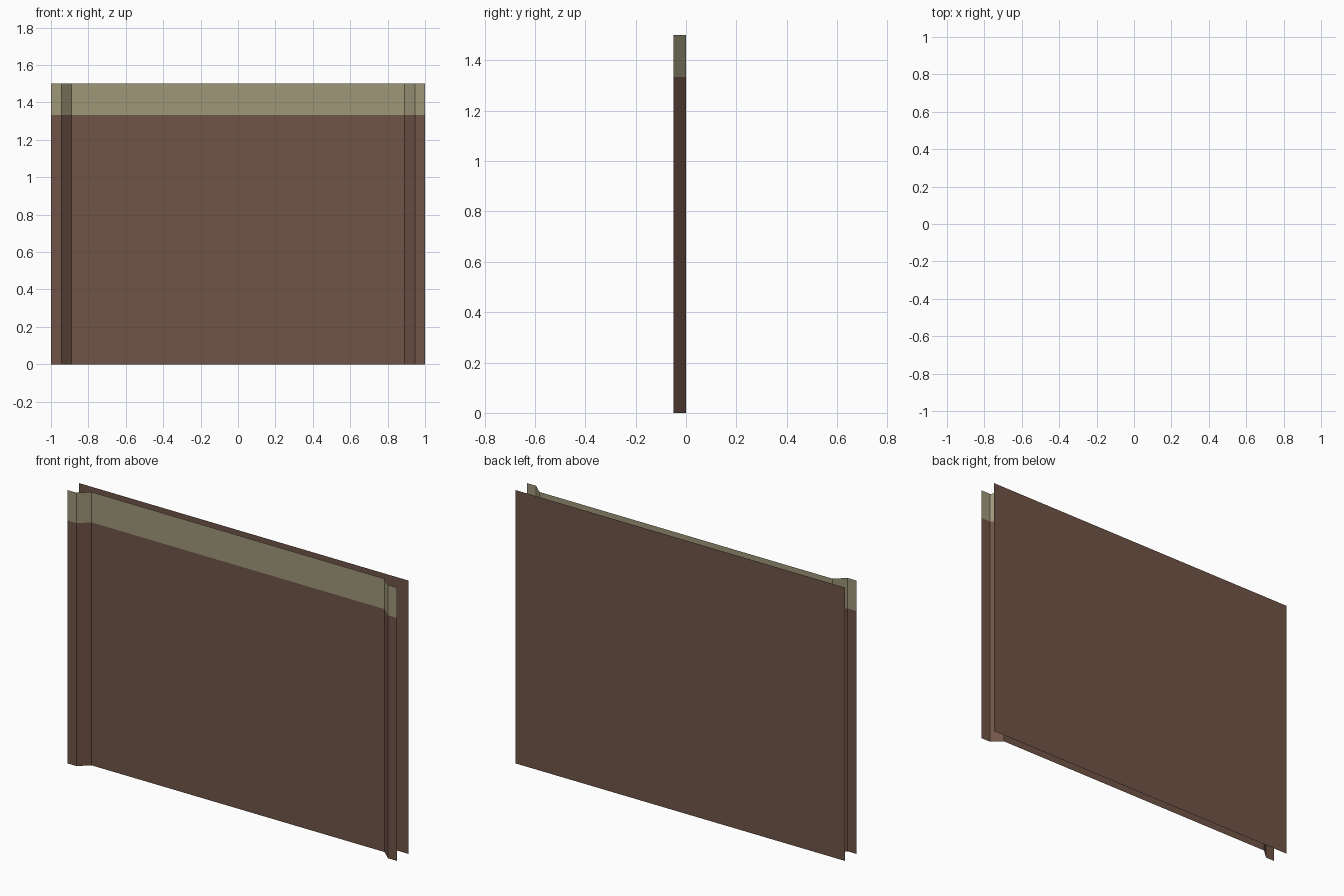
import bpy

if "Cube" in bpy.data.objects:
    bpy.data.objects.remove(bpy.data.objects["Cube"])

HEIGHT, BAND_Z = 1.5, 1.333


def material(name, rgb):
    m = bpy.data.materials.new(name)
    m.diffuse_color = (*rgb, 1.0)
    m.use_nodes = True
    m.node_tree.nodes["Principled BSDF"].inputs["Base Color"].default_value = m.diffuse_color
    return m


brown = material("brown", (0.162, 0.089, 0.063))
olive = material("olive", (0.342, 0.309, 0.191))


def sheet(name, profile, levels, mats):
    """Sweep an open (x, y) profile upwards through the z levels, one material per level."""
    n = len(profile)
    verts = [(x, y, z) for z in levels for x, y in profile]
    faces, slots = [], []
    for row in range(len(levels) - 1):
        for i in range(n - 1):
            a = row * n + i
            faces.append((a, a + 1, a + 1 + n, a + n))
            slots.append(row)
    mesh = bpy.data.meshes.new(name)
    mesh.from_pydata(verts, [], faces)
    for m in mats:
        mesh.materials.append(m)
    for poly, slot in zip(mesh.polygons, slots):
        poly.material_index = slot
    mesh.update()
    obj = bpy.data.objects.new(name, mesh)
    bpy.context.collection.objects.link(obj)
    return obj


# Front panel: recessed middle, slanted steps and raised side flanges, olive top band
half = [(-1.0, -0.05), (-0.945, -0.05), (-0.89, 0.0)]
profile = half + [(-x, y) for x, y in reversed(half)]
sheet("front_panel", profile, [0, BAND_Z, HEIGHT], [brown, olive])

# Flat back panel, facing +y
sheet("back_panel", [(1.0, 0.05), (-1.0, 0.05)], [0, HEIGHT], [brown])
